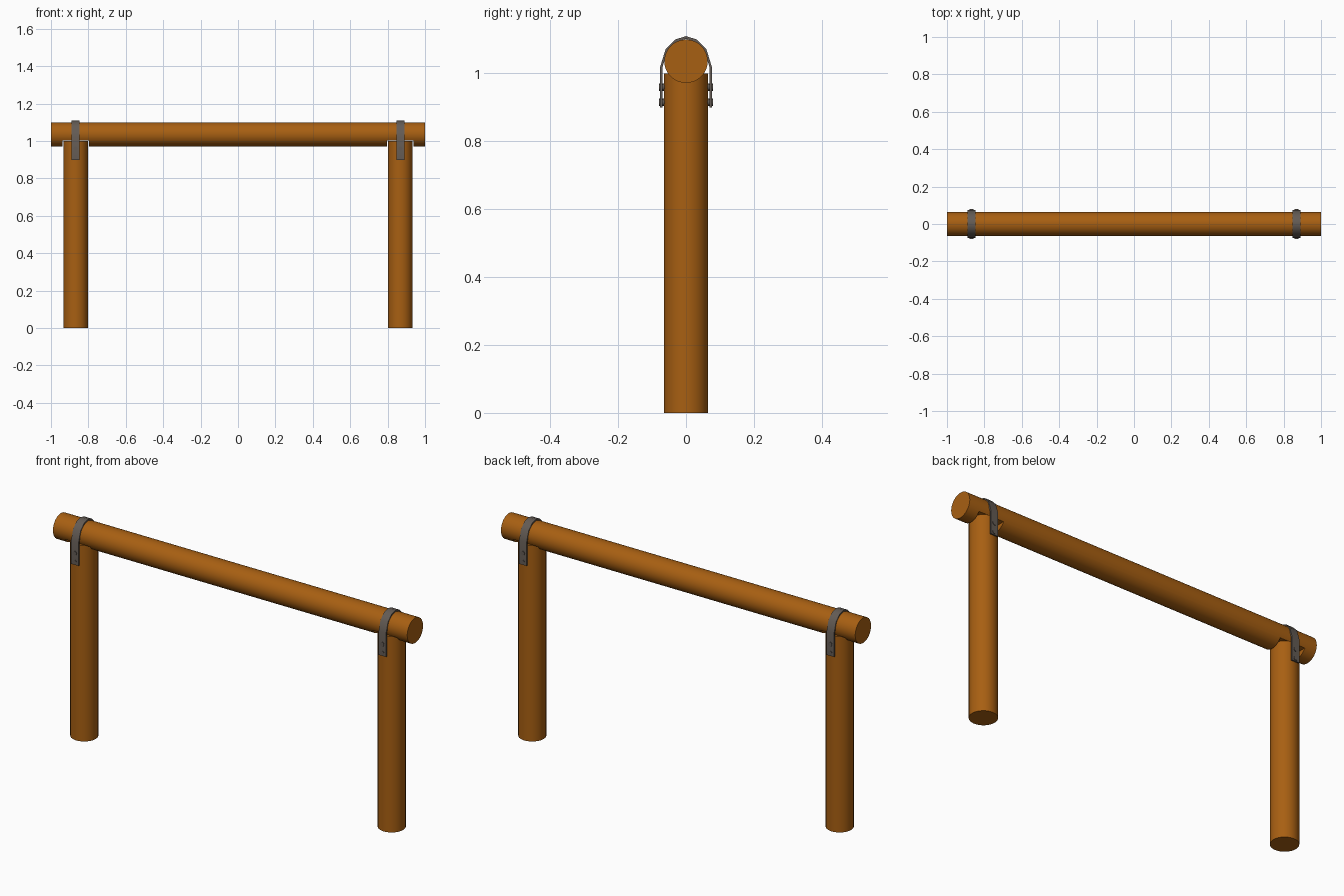
import bpy, bmesh, math
from mathutils import Matrix, Vector

if "Cube" in bpy.data.objects:
    bpy.data.objects.remove(bpy.data.objects["Cube"])

POST_X, POST_R, POST_H = 0.868, 0.065, 1.0
BEAM_R, BEAM_Z = 0.064, 1.036


def material(name, rgb):
    m = bpy.data.materials.new(name)
    m.diffuse_color = (*rgb, 1)
    m.use_nodes = True
    m.node_tree.nodes["Principled BSDF"].inputs["Base Color"].default_value = m.diffuse_color
    return m


wood = material("brown wood", (0.39, 0.115, 0.006))
steel = material("grey steel", (0.125, 0.105, 0.09))


def finish(name, bm, mat, smooth=True):
    bmesh.ops.recalc_face_normals(bm, faces=bm.faces)
    me = bpy.data.meshes.new(name)
    bm.to_mesh(me)
    bm.free()
    me.materials.append(mat)
    ob = bpy.data.objects.new(name, me)
    bpy.context.collection.objects.link(ob)
    if smooth:
        bpy.ops.object.select_all(action='DESELECT')
        ob.select_set(True)
        bpy.context.view_layer.objects.active = ob
        bpy.ops.object.shade_smooth_by_angle(angle=math.radians(35))
    return ob


def cylinder(name, radius, length, centre, axis, segments=32, mat=wood):
    bm = bmesh.new()
    rot = Vector((0, 0, 1)).rotation_difference(Vector(axis)).to_matrix().to_4x4()
    bmesh.ops.create_cone(bm, cap_ends=True, segments=segments, radius1=radius,
                          radius2=radius, depth=length,
                          matrix=Matrix.Translation(centre) @ rot)
    return finish(name, bm, mat)


def strap(name, x):
    # Half profile (y, z) outside and inside, mirrored into an arch
    outer = [(0.076, 0.90), (0.076, 1.02), (0.06, 1.072), (0.032, 1.1), (0, 1.11)]
    inner = [(0.069, 0.90), (0.069, 1.019), (0.055, 1.067), (0.029, 1.093), (0, 1.102)]
    full = [h + [(-y, z) for y, z in h[-2::-1]] for h in (outer, inner)]
    bm = bmesh.new()
    rings = [[bm.verts.new((x + dx, y, z)) for dx, y, z in
              ((-0.021, *o), (0.021, *o), (0.021, *i), (-0.021, *i))]
             for o, i in zip(*full)]
    for a, b in zip(rings, rings[1:]):
        for k in range(4):
            n = (k + 1) % 4
            bm.faces.new((a[k], a[n], b[n], b[k]))
    bm.faces.new(rings[0])
    bm.faces.new(rings[-1])
    return finish(name, bm, steel)


# Top rail
beam = cylinder("top_rail", BEAM_R, 2.0, (0, 0, BEAM_Z), (1, 0, 0))

for side, s in (("left", -1), ("right", 1)):
    x = s * POST_X
    # Post
    cylinder(side + "_post", POST_R, POST_H, (x, 0, POST_H / 2), (0, 0, 1))
    # Notch in the rail that seats on the post
    bm = bmesh.new()
    bmesh.ops.create_cube(bm, size=1, matrix=Matrix.Translation((x, 0, 0.903))
                          @ Matrix.Diagonal((0.142, 0.3, 0.2, 1)))
    cutter = finish(side + "_notch_cutter", bm, wood, False)
    mod = beam.modifiers.new(side + "_notch", 'BOOLEAN')
    mod.operation, mod.solver, mod.object = 'DIFFERENCE', 'EXACT', cutter
    bpy.context.view_layer.objects.active = beam
    bpy.ops.object.modifier_apply(modifier=mod.name)
    bpy.data.objects.remove(cutter)
    # Steel strap and its bolts
    strap(side + "_strap", x)
    for f, face in ((-1, "front"), (1, "back")):
        for z in (0.96, 0.915):
            cylinder(f"{side}_{face}_bolt", 0.011, 0.019, (x, f * 0.0695, z),
                     (0, f, 0), 12, steel)
